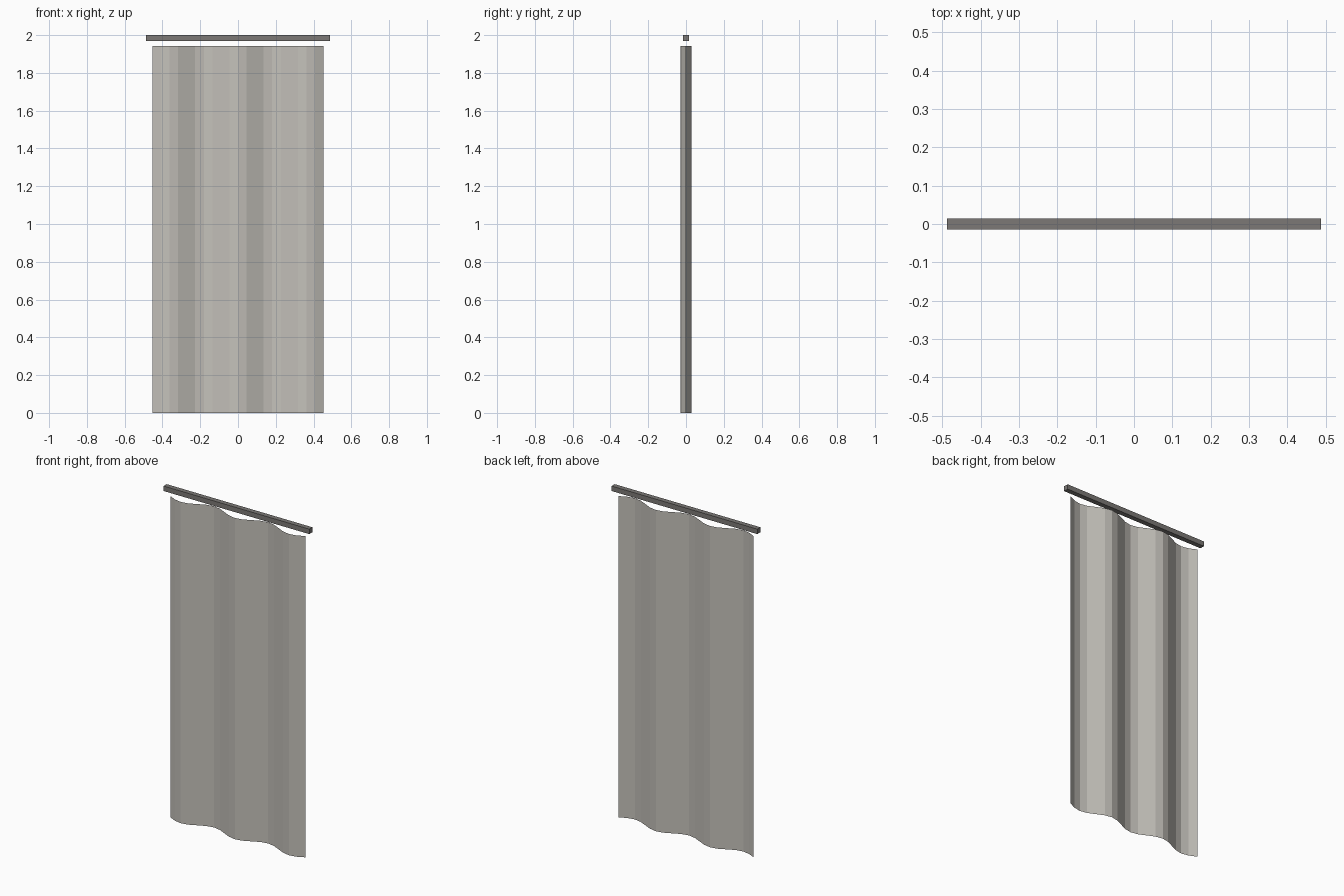
import bpy, bmesh, math

if "Cube" in bpy.data.objects:
    bpy.data.objects.remove(bpy.data.objects["Cube"])

def material(name, rgb):
    m = bpy.data.materials.new(name)
    m.diffuse_color = (*rgb, 1.0)
    m.use_nodes = True
    m.node_tree.nodes["Principled BSDF"].inputs["Base Color"].default_value = m.diffuse_color
    return m

def add_object(name, bm, mat):
    me = bpy.data.meshes.new(name)
    bm.to_mesh(me)
    bm.free()
    me.materials.append(mat)
    ob = bpy.data.objects.new(name, me)
    bpy.context.collection.objects.link(ob)
    return ob

cloth = material("pale_grey_cloth", (0.55, 0.53, 0.49))
metal = material("dark_grey_metal", (0.20, 0.19, 0.18))

# Curtain: flat-faced wavy sheet, two and a half waves, 8 strips per wave
HALF, TOP, DEPTH, STRIPS = 0.453, 1.943, 0.03, 20
bm = bmesh.new()
columns = []
for i in range(STRIPS + 1):
    x = -HALF + 2 * HALF * i / STRIPS
    y = -DEPTH * math.sin(i * math.pi / 4)
    columns.append([bm.verts.new((x, y, z)) for z in (0.0, TOP)])
for a, b in zip(columns, columns[1:]):
    bm.faces.new((a[0], b[0], b[1], a[1]))
add_object("curtain", bm, cloth)

# Rail: square bar above the curtain
bm = bmesh.new()
bmesh.ops.create_cube(bm, size=1.0)
bmesh.ops.scale(bm, vec=(0.975, 0.03, 0.03), verts=bm.verts)
bmesh.ops.translate(bm, vec=(0, 0, 1.985), verts=bm.verts)
add_object("curtain_rail", bm, metal)
